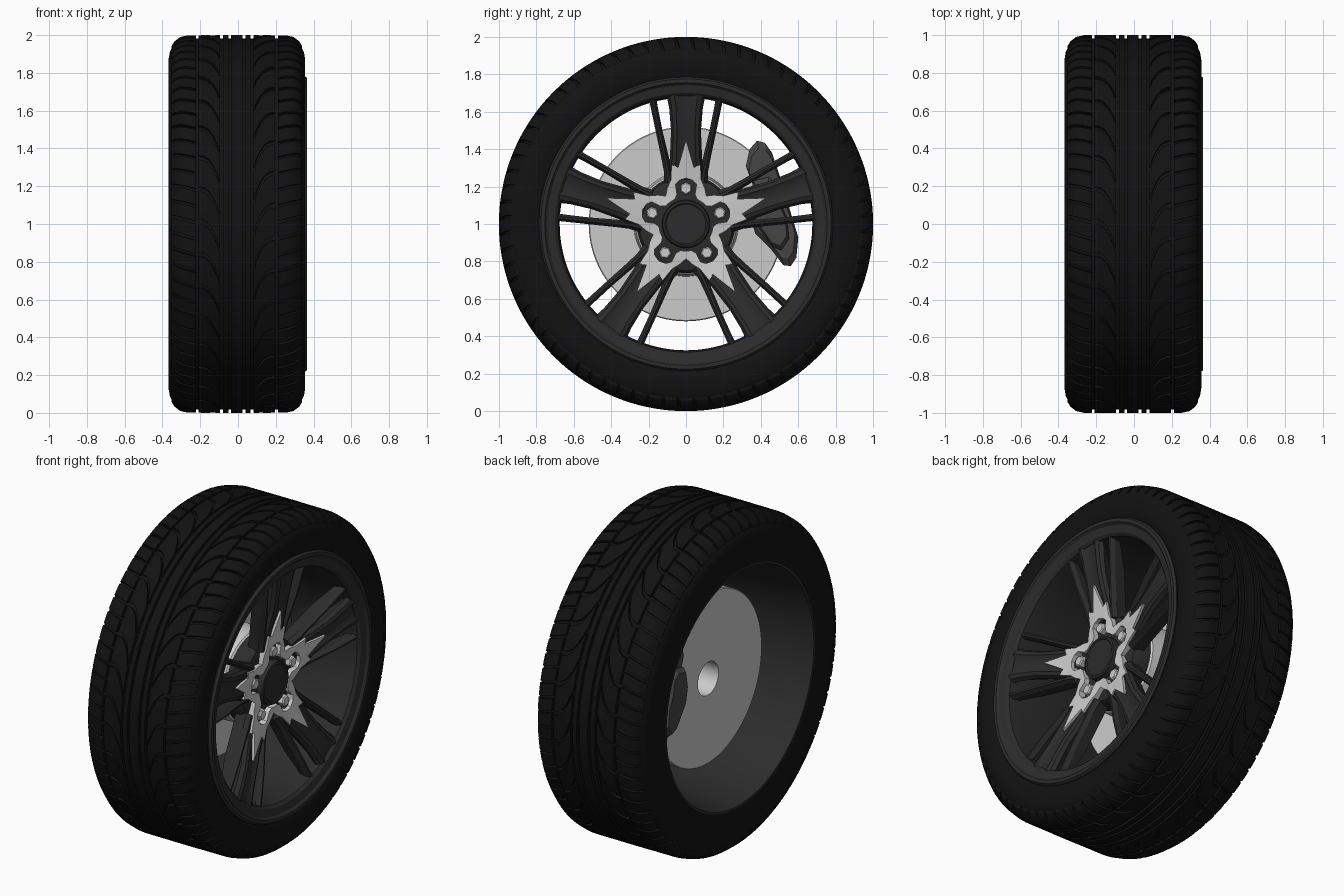
import bpy, bmesh
from math import sin, cos, pi, radians

if "Cube" in bpy.data.objects:
    bpy.data.objects.remove(bpy.data.objects["Cube"])

def material(name, c):
    m = bpy.data.materials.new(name)
    m.diffuse_color = (c, c, c, 1)
    m.use_nodes = True
    m.node_tree.nodes["Principled BSDF"].inputs["Base Color"].default_value = m.diffuse_color
    return m

RUBBER = material("rubber", 0.006)
ALLOY = material("dark_alloy", 0.025)
IRON = material("dark_iron", 0.06)

def P(x, u, v, ang=0.0):
    """Axial x, tangential u, radial v, turned by ang about the axle."""
    return (x, v * cos(ang) - u * sin(ang), 1 + v * sin(ang) + u * cos(ang))

def polar(x, r, a):
    return P(x, 0, r, a)

def loft(bm, rings, loop=False):
    """Skin closed cross-sections; cap the ends unless the path is a loop."""
    vs = [[bm.verts.new(p) for p in ring] for ring in rings]
    n, m = len(vs), len(vs[0])
    for i in range(n if loop else n - 1):
        a, b = vs[i], vs[(i + 1) % n]
        for j in range(m):
            k = (j + 1) % m
            bm.faces.new((a[j], a[k], b[k], b[j]))
    if not loop:
        bm.faces.new(vs[0])
        bm.faces.new(vs[-1])

def lathe(bm, profile, seg=96):
    loft(bm, [[polar(x, r, 2 * pi * i / seg) for x, r in profile] for i in range(seg)], True)

def finish(name, bm, mat=None, angle=30):
    bmesh.ops.remove_doubles(bm, verts=bm.verts, dist=1e-5)
    bmesh.ops.recalc_face_normals(bm, faces=bm.faces)
    me = bpy.data.meshes.new(name)
    bm.to_mesh(me)
    bm.free()
    ob = bpy.data.objects.new(name, me)
    bpy.context.collection.objects.link(ob)
    if mat:
        me.materials.append(mat)
    bpy.ops.object.select_all(action='DESELECT')
    ob.select_set(True)
    bpy.context.view_layer.objects.active = ob
    bpy.ops.object.shade_smooth_by_angle(angle=radians(angle))
    return ob

def interp(table, t):
    for (a, fa), (b, fb) in zip(table, table[1:]):
        if t <= b:
            return fa + (fb - fa) * max(0, (t - a) / (b - a))
    return table[-1][1]

CX = -0.006          # tyre centre plane
GROUPS = [radians(90 + 72 * i) for i in range(5)]

# Tyre carcass, in half profile (distance from centre plane, radius)
half = [(0.0, 0.982), (0.20, 0.982), (0.27, 0.979), (0.315, 0.965), (0.340, 0.94),
        (0.355, 0.91), (0.362, 0.87), (0.360, 0.82), (0.350, 0.785)]
bm = bmesh.new()
lathe(bm, [(CX + d, r) for d, r in half] + [(0.33, 0.765), (-0.33, 0.72), (-0.365, 0.715)]
      + [(CX - d, r) for d, r in reversed(half[1:])], 144)
finish("tyre_carcass", bm, RUBBER)

# Continuous centre ribs
bm = bmesh.new()
for x0, x1 in ((-0.030, 0.030), (0.045, 0.073), (-0.073, -0.045)):
    lathe(bm, [(CX + x0, 0.975), (CX + x0, 1.0), (CX + x1, 1.0), (CX + x1, 0.975)], 144)
finish("tread_ribs", bm, RUBBER)

# Curved tread blocks and shoulder lugs on both sides
TOP = [(0.0, 1.0), (0.26, 0.999), (0.30, 0.990), (0.33, 0.967), (0.35, 0.935)]
def tread_block(bm, side, stations, a0, width, shift):
    rings = []
    for d in stations:
        r, x = interp(TOP, d), CX + side * d
        s = a0 + shift(d)
        aa = [s, s + width / 2, s + width]
        rings.append([polar(x, r, a) for a in aa] + [polar(x, r - 0.03, a) for a in reversed(aa)])
    loft(bm, rings)

bm = bmesh.new()
for side in (-1, 1):
    for i in range(36):
        a = radians(10 * i + (5 if side > 0 else 0))
        tread_block(bm, side, (0.088, 0.105, 0.125, 0.15, 0.175, 0.203), a, radians(8.6),
                    lambda d: radians(9) * ((0.203 - d) / 0.115) ** 2.5)
        for h in (0, 5):
            tread_block(bm, side, (0.217, 0.26, 0.30, 0.33, 0.345), a + radians(h), radians(4.1),
                        lambda d: -radians(2) * (d - 0.217) / 0.13)
finish("tread_blocks", bm, RUBBER)

# Rim barrel with the stepped front lip
bm = bmesh.new()
lathe(bm, [(0.350, 0.785), (0.364, 0.775), (0.364, 0.755), (0.350, 0.742), (0.340, 0.70),
           (0.325, 0.685), (0.27, 0.677), (0.10, 0.675), (-0.10, 0.682), (-0.30, 0.70),
           (-0.366, 0.71), (-0.366, 0.722), (-0.30, 0.722), (0.10, 0.71), (0.32, 0.772)], 128)
finish("rim_barrel", bm, ALLOY)

# Spokes: a broad grooved one and two slim flanking ones per group
FRONT = [(0.20, 0.238), (0.30, 0.256), (0.50, 0.302), (0.70, 0.338), (0.75, 0.345)]
DEPTH = [(0.20, 0.10), (0.50, 0.10), (0.75, 0.05)]
def spoke(bm, ang, stations, section):
    rings = []
    for v, u0, u1 in stations:
        f = interp(FRONT, v)
        mid, hw = (u0 + u1) / 2, (u1 - u0) / 2
        ring = [P(f + dx, mid + k * hw, v, ang) for k, dx in section]
        b = f - interp(DEPTH, v)
        ring += [P(b, mid + 0.75 * hw, v, ang), P(b, mid - 0.75 * hw, v, ang)]
        rings.append(ring)
    loft(bm, rings)

BROAD = [(-1, -0.03), (-0.85, -0.008), (-0.6, 0), (-0.35, -0.012),
         (0.35, -0.012), (0.6, 0), (0.85, -0.008), (1, -0.03)]
SLIM = [(-1, -0.03), (-0.3, -0.004), (0.3, -0.004), (1, -0.03)]
broad_path = [(0.235, -0.10, 0.10), (0.29, -0.098, 0.098), (0.35, -0.086, 0.086),
              (0.50, -0.080, 0.080), (0.62, -0.090, 0.090), (0.69, -0.104, 0.104),
              (0.735, -0.115, 0.115)]
slim_path = [(0.22, 0.06, 0.118), (0.28, 0.075, 0.118), (0.35, 0.090, 0.131),
             (0.50, 0.126, 0.163), (0.62, 0.150, 0.188), (0.70, 0.163, 0.206)]
bm = bmesh.new()
for g in GROUPS:
    spoke(bm, g, broad_path, BROAD)
    spoke(bm, g, slim_path, SLIM)
    spoke(bm, g, [(v, -b, -a) for v, a, b in slim_path], SLIM)
finish("spokes", bm, ALLOY)

# Hub behind the star
bm = bmesh.new()
lathe(bm, [(0.215, 0), (0.215, 0.215), (0.205, 0.25), (0.18, 0.262), (0.10, 0.262), (0.10, 0)])
finish("hub", bm, ALLOY)

# Bright star plate, open around the wheel bolts (degrees, radius)
outer = [(0, 0.45), (8, 0.305), (13.6, 0.327), (19, 0.25), (28, 0.215), (36, 0.185)]
inner = [(0, 0.245), (9, 0.236), (15, 0.218), (17, 0.165), (24, 0.145), (36, 0.145)]
pairs = list(zip(outer, inner))
sector = [((-o[0], o[1]), (-i[0], i[1])) for o, i in reversed(pairs[1:-1])] + pairs
rings = []
for g in GROUPS:
    for (oa, orad), (ia, irad) in sector:
        fo, fi = interp(FRONT, orad) + 0.004, interp(FRONT, irad) + 0.010
        oa, ia = g + radians(oa), g + radians(ia)
        rings.append([polar(fo, orad, oa), polar(fi, irad, ia),
                      polar(0.205, irad, ia), polar(fo - 0.045, orad, oa)])
bm = bmesh.new()
loft(bm, rings, True)
finish("star_plate", bm, angle=20)

# Hexagonal wheel bolts
bm = bmesh.new()
for g in GROUPS:
    loft(bm, [[P(x, r * sin(k * pi / 3), 0.19 + r * cos(k * pi / 3), g) for k in range(6)]
              for x, r in ((0.205, 0.034), (0.243, 0.034), (0.250, 0.027))])
finish("wheel_bolts", bm)

# Centre cap
bm = bmesh.new()
lathe(bm, [(0.252, 0), (0.252, 0.105), (0.258, 0.112), (0.254, 0.124), (0.20, 0.13), (0.20, 0)], 64)
finish("centre_cap", bm, ALLOY)

# Brake disc with hat and axle bore
bm = bmesh.new()
lathe(bm, [(-0.15, 0.10), (-0.15, 0.515), (-0.145, 0.52), (-0.09, 0.52), (-0.085, 0.515),
           (-0.085, 0.28), (0.09, 0.27), (0.10, 0.26), (0.10, 0.10)])
finish("brake_disc", bm)
bm = bmesh.new()
lathe(bm, [(0.10, 0), (0.10, 0.11), (0.06, 0.11), (0.06, 0)], 48)
finish("axle_plug", bm)

# Brake caliper: body and raised housing, outlines in (y, z)
body = [(0.34, 1.40), (0.38, 1.445), (0.42, 1.435), (0.46, 1.38), (0.50, 1.26), (0.56, 1.06),
        (0.60, 0.93), (0.59, 0.82), (0.56, 0.775), (0.52, 0.78), (0.45, 0.87), (0.37, 0.95),
        (0.33, 1.08), (0.36, 1.20), (0.32, 1.31)]
housing = [(0.36, 1.23), (0.44, 1.25), (0.48, 1.22), (0.50, 1.12), (0.54, 1.03), (0.55, 0.92),
           (0.51, 0.86), (0.46, 0.88), (0.41, 0.95), (0.36, 1.02), (0.34, 1.12)]
def slab(bm, outline, x0, x1, edge):
    cy = sum(p[0] for p in outline) / len(outline)
    cz = sum(p[1] for p in outline) / len(outline)
    rings = []
    for x, s in ((x0, 0.88), (x0 + edge, 1), (x1 - edge, 1), (x1, 0.88)):
        rings.append([(x, cy + (y - cy) * s, cz + (z - cz) * s) for y, z in outline])
    loft(bm, rings)

bm = bmesh.new()
slab(bm, body, -0.22, -0.02, 0.025)
slab(bm, housing, -0.26, 0.02, 0.025)
finish("brake_caliper", bm, IRON)
